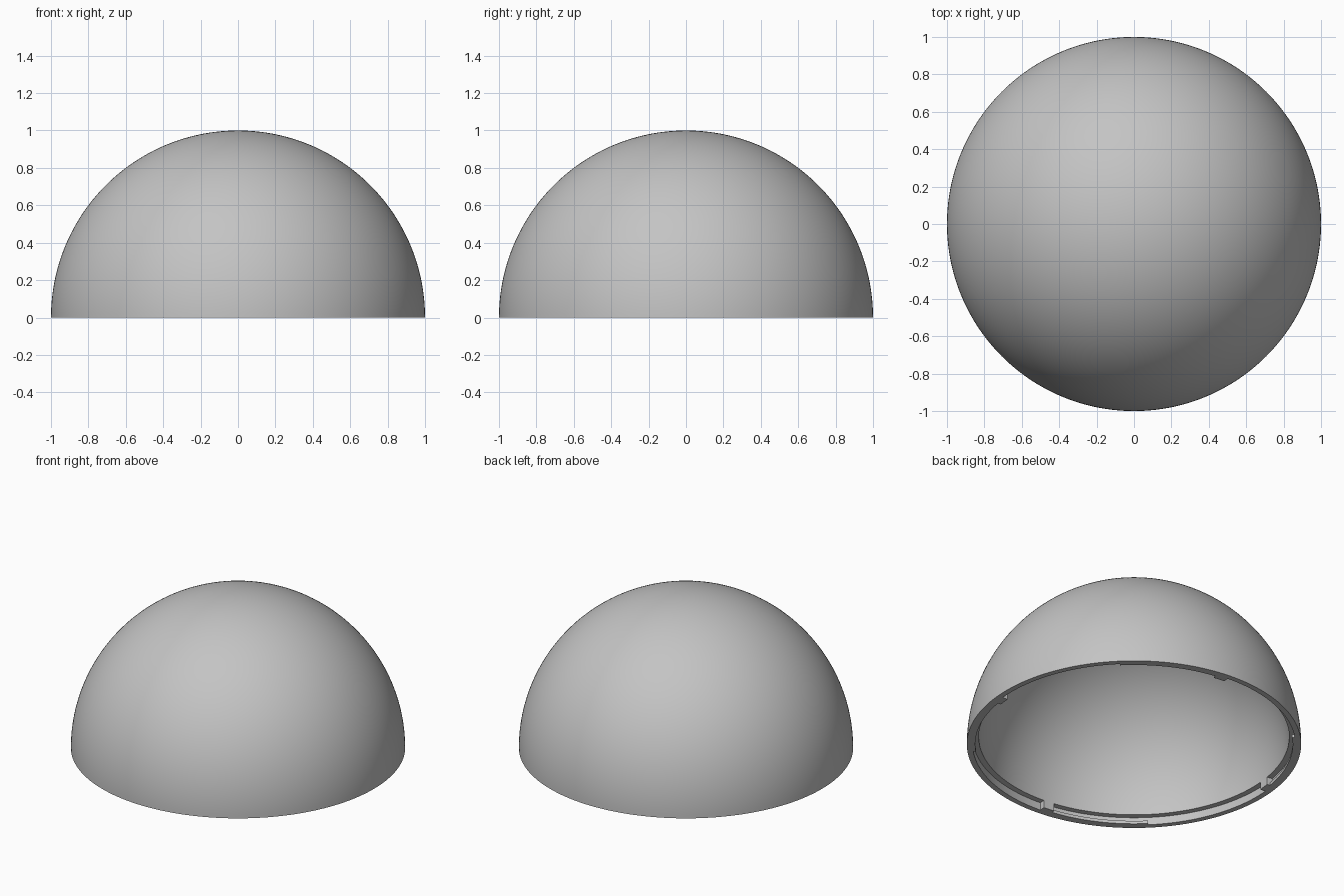
import bpy, bmesh
from math import sin, cos, pi, radians, sqrt

cube = bpy.data.objects.get("Cube")
if cube:
    bpy.data.objects.remove(cube, do_unlink=True)

OUTER, INNER = 1.0, 0.93        # dome radii
RECESS, LIP = 0.965, 0.95       # bayonet radii
LEDGE_Z, LIP_Z = 0.05, 0.02     # bayonet heights
STEP = 1.5                      # degrees per segment

grey = bpy.data.materials.new("plain_grey")
grey.use_nodes = True
colour = (0.55, 0.55, 0.55, 1)
grey.diffuse_color = colour
grey.node_tree.nodes["Principled BSDF"].inputs["Base Color"].default_value = colour


def revolve(name, profile, start, sweep, closed=False):
    """Turn an (r, z) profile about z; a partial sweep gets end caps."""
    bm = bmesh.new()
    a = radians(start)
    verts = [bm.verts.new((r * cos(a), r * sin(a), z)) for r, z in profile]
    edges = [bm.edges.new(p) for p in zip(verts, verts[1:])]
    if closed:
        edges.append(bm.edges.new((verts[-1], verts[0])))
    bmesh.ops.spin(bm, geom=verts + edges, cent=(0, 0, 0), axis=(0, 0, 1),
                   angle=radians(sweep), steps=round(abs(sweep) / STEP))
    bmesh.ops.remove_doubles(bm, verts=bm.verts, dist=1e-5)
    bmesh.ops.holes_fill(bm, edges=[e for e in bm.edges if e.is_boundary], sides=0)
    bmesh.ops.recalc_face_normals(bm, faces=bm.faces)
    mesh = bpy.data.meshes.new(name)
    bm.to_mesh(mesh)
    bm.free()
    mesh.materials.append(grey)
    obj = bpy.data.objects.new(name, mesh)
    bpy.context.collection.objects.link(obj)
    bpy.ops.object.select_all(action='DESELECT')
    obj.select_set(True)
    bpy.context.view_layer.objects.active = obj
    bpy.ops.object.shade_smooth_by_angle(angle=radians(30))
    return obj


def block(name, r_in, height, start, sweep):
    profile = [(r_in, 0), (RECESS, 0), (RECESS, height), (r_in, height)]
    return revolve(name, profile, start, sweep, closed=True)


# Hollow dome with a stepped recess inside the rim
N = 60
outside = [(OUTER * sin(pi / 2 * i / N), OUTER * cos(pi / 2 * i / N)) for i in range(N + 1)]
ledge_r = sqrt(INNER ** 2 - LEDGE_Z ** 2)
inside = [(r * INNER, z * INNER) for r, z in reversed(outside) if z * INNER > LEDGE_Z + 0.01]
rim = [(RECESS, 0), (RECESS, LEDGE_Z), (ledge_r, LEDGE_Z)]
revolve("dome_shell", outside + rim + inside, -45, 360)

# Four bayonet locks: a stop block, then a thin lip below the groove
for k in range(4):
    base = -45 - 90 * k
    block(f"stop_block_{k + 1}", ledge_r, LEDGE_Z, base - 49.5, -4.5)
    block(f"locking_lip_{k + 1}", LIP, LIP_Z, base - 54, -36)
